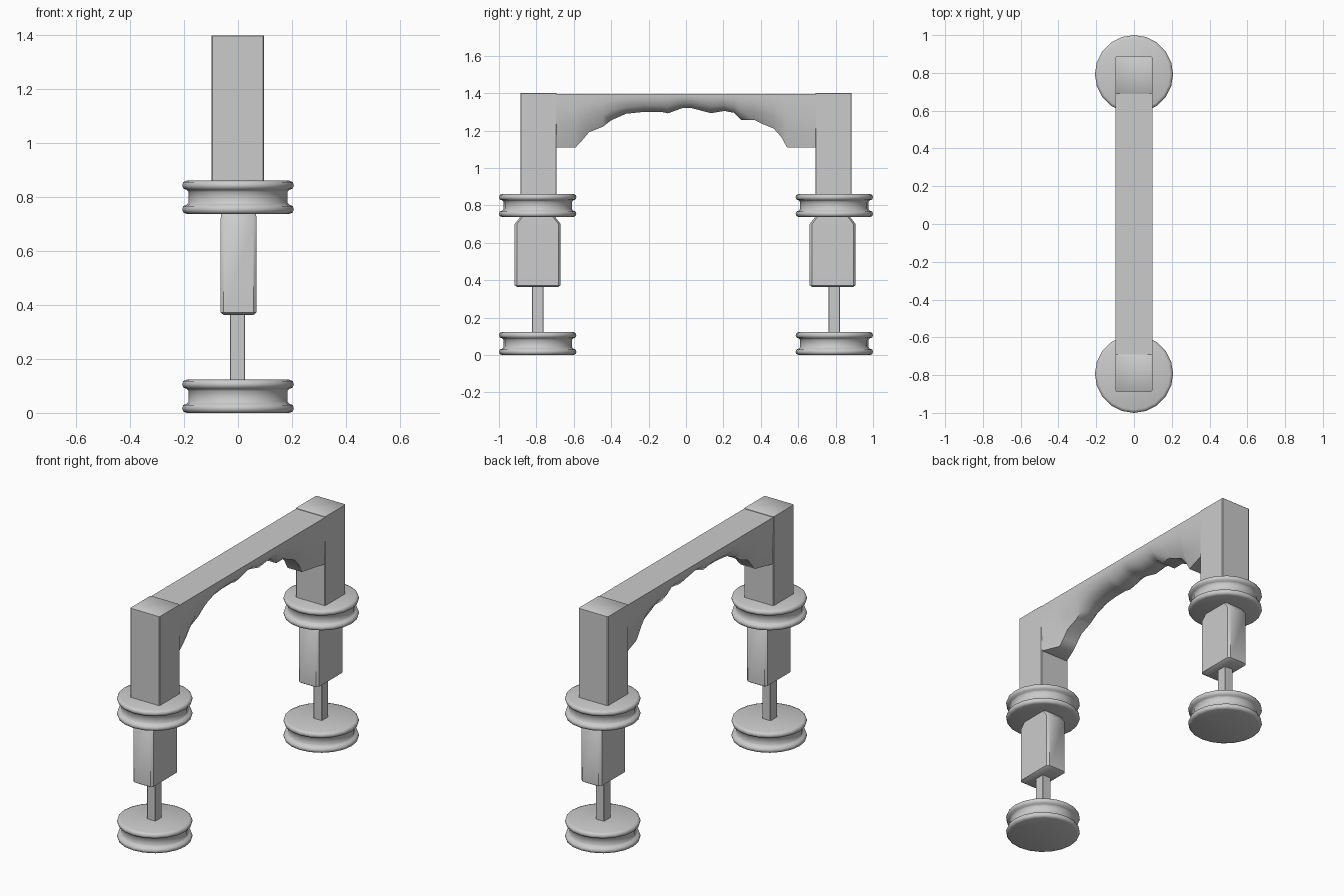
import bpy, bmesh, math

if "Cube" in bpy.data.objects:
    bpy.data.objects.remove(bpy.data.objects["Cube"])

LEG_Y = 0.793


def finish(bm, name, angle=40):
    bmesh.ops.recalc_face_normals(bm, faces=bm.faces)
    me = bpy.data.meshes.new(name)
    bm.to_mesh(me)
    bm.free()
    ob = bpy.data.objects.new(name, me)
    bpy.context.collection.objects.link(ob)
    bpy.ops.object.select_all(action='DESELECT')
    ob.select_set(True)
    bpy.context.view_layer.objects.active = ob
    bpy.ops.object.shade_smooth_by_angle(angle=math.radians(angle))
    return ob


def loft(name, rings, angle=40):
    """Skin a list of closed rings and cap both ends."""
    bm = bmesh.new()
    loops = [[bm.verts.new(p) for p in ring] for ring in rings]
    n = len(loops[0])
    for a, b in zip(loops, loops[1:]):
        for i in range(n):
            j = (i + 1) % n
            bm.faces.new((a[i], a[j], b[j], b[i]))
    bm.faces.new(loops[0])
    bm.faces.new(loops[-1])
    return finish(bm, name, angle)


def block(name, cx, cy, levels, corner):
    """Upright block with chamfered corners; levels are (z, half x, half y)."""
    rings = []
    for z, hx, hy in levels:
        c = corner
        pts = [(hx - c, -hy), (hx, -hy + c), (hx, hy - c), (hx - c, hy),
               (-hx + c, hy), (-hx, hy - c), (-hx, -hy + c), (-hx + c, -hy)]
        rings.append([(cx + x, cy + y, z) for x, y in pts])
    return loft(name, rings)


def spool(name, cy, z0, sides=20):
    """Grooved round disc: two rounded flanges around a narrower core."""
    half = [(0.190, 0.0), (0.203, 0.005), (0.207, 0.017), (0.203, 0.029),
            (0.190, 0.034), (0.183, 0.042)]
    height = 0.123
    profile = half + [(r, height - z) for r, z in reversed(half)]
    rings = [[(r * math.cos(2 * math.pi * k / sides),
               cy + r * math.sin(2 * math.pi * k / sides), z0 + z)
              for k in range(sides)] for r, z in profile]
    return loft(name, rings, 60)


# Legs: foot disc, thin stem, lower body, collar disc, upper post
for side, s in (("front", -1), ("back", 1)):
    y = s * LEG_Y
    spool(side + "_foot_disc", y, 0.0)
    block(side + "_stem", -0.002, y, [(0.11, 0.028, 0.031), (0.38, 0.028, 0.031)], 0.002)
    by = -0.793 if s < 0 else 0.784
    block(side + "_lower_body", 0.002, by,
          [(0.363, 0.055, 0.108), (0.373, 0.067, 0.123), (0.70, 0.067, 0.123),
           (0.745, 0.065, 0.088)], 0.012)
    spool(side + "_collar_disc", y, 0.738)
    block(side + "_upper_post", -0.001, s * 0.789,
          [(0.85, 0.098, 0.097), (1.398, 0.098, 0.097), (1.40, 0.096, 0.095)], 0.004)

# Arch beam: uneven underside (y, z), narrowing below the flat top
underside = [(-0.70, 1.11), (-0.59, 1.11), (-0.557, 1.145), (-0.52, 1.19),
             (-0.445, 1.22), (-0.40, 1.255), (-0.32, 1.29), (-0.225, 1.30),
             (-0.13, 1.30), (-0.097, 1.292), (-0.02, 1.32), (0.03, 1.32),
             (0.134, 1.293), (0.204, 1.305), (0.257, 1.295), (0.295, 1.257),
             (0.365, 1.257), (0.41, 1.235), (0.47, 1.21), (0.51, 1.165),
             (0.54, 1.11), (0.70, 1.11)]
TOP = 1.395
rings = []
for i, (y, z) in enumerate(underside):
    h = TOP - z
    end = i in (0, len(underside) - 1)
    half = [(0.097, TOP), (0.097, TOP - 0.25 * h),
            (0.095 if end else 0.082, TOP - 0.65 * h),
            (0.093 if end else 0.048, z)]
    ring = half + [(-x, zz) for x, zz in reversed(half)]
    rings.append([(x, y, zz) for x, zz in ring])
loft("arch_beam", rings, 50)
